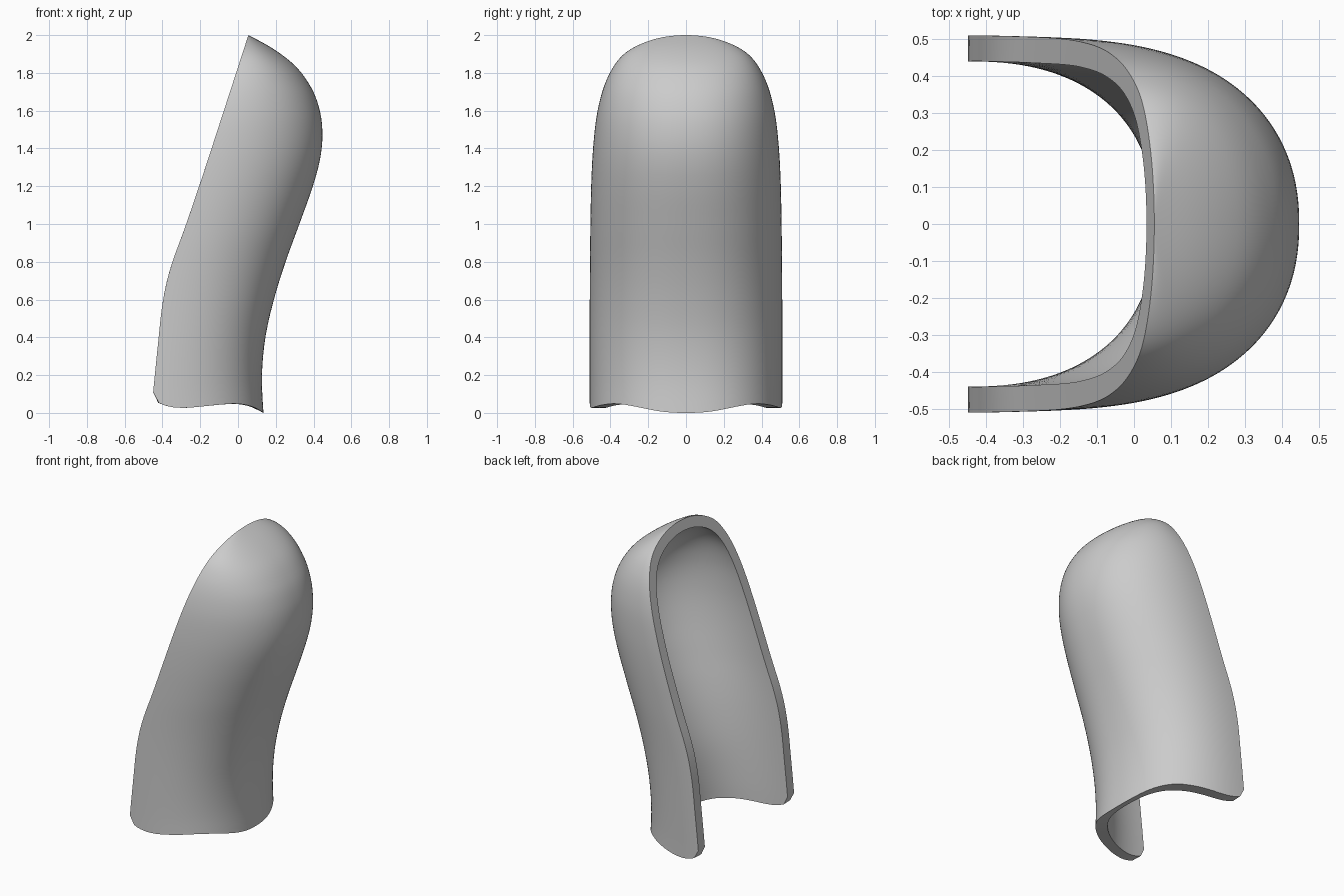
import bpy, bmesh
from math import sqrt, sin, cos, pi

if "Cube" in bpy.data.objects:
    bpy.data.objects.remove(bpy.data.objects["Cube"], do_unlink=True)

ROWS, COLS = 64, 96


def smooth_curve(points):
    """Smooth interpolation through (key, value) pairs with rising keys."""
    k, v = zip(*points)
    n = len(k)
    h = [b - a for a, b in zip(k, k[1:])]
    d = [(b - a) / w for a, b, w in zip(v, v[1:], h)]
    # Slopes of the parabola through each point and its neighbours
    slope = [(d[i - 1] * h[i] + d[i] * h[i - 1]) / (h[i - 1] + h[i])
             for i in range(1, n - 1)]
    slope = [(3 * d[0] - slope[0]) / 2] + slope + [(3 * d[-1] - slope[-1]) / 2]

    def value(x):
        x = min(max(x, k[0]), k[-1])
        i = 0
        while i < n - 2 and x > k[i + 1]:
            i += 1
        t = (x - k[i]) / h[i]
        return ((1 + 2 * t) * (1 - t) ** 2 * v[i] + t * (1 - t) ** 2 * h[i] * slope[i]
                + t * t * (3 - 2 * t) * v[i + 1] + t * t * (t - 1) * h[i] * slope[i + 1])
    return value


# Open edge (x by height) and wavy lower edge (height by x)
rim_x = smooth_curve([(0.1, -0.45), (0.35, -0.425), (0.6, -0.396), (0.7, -0.376),
                      (0.8, -0.347), (0.95, -0.292), (1.2, -0.206), (1.6, -0.075),
                      (2, 0.055)])
hem_z = smooth_curve([(-0.45, 0.11), (-0.44, 0.075), (-0.41, 0.05), (-0.36, 0.033),
                      (-0.28, 0.027), (-0.2, 0.033), (-0.1, 0.043), (0, 0.048),
                      (0.05, 0.041), (0.1, 0.023), (0.135, 0)])

# Spine profile (height, x) and half width (height, y) of each skin
outer_spine = [(0, 0.135), (0.2, 0.127), (0.4, 0.145), (0.6, 0.19), (0.8, 0.252),
               (1.0, 0.325), (1.2, 0.396), (1.3, 0.425), (1.4, 0.443), (1.47, 0.447),
               (1.6, 0.433), (1.73, 0.383), (1.86, 0.278), (1.94, 0.166), (2, 0.055)]
inner_spine = [(0, 0.063), (0.2, 0.057), (0.4, 0.073), (0.6, 0.117), (0.8, 0.178),
               (1.0, 0.25), (1.2, 0.321), (1.3, 0.35), (1.4, 0.37), (1.47, 0.376),
               (1.58, 0.365), (1.69, 0.325), (1.807, 0.234), (1.88, 0.132), (1.935, 0.034)]
outer_width = [(2, 0), (1.97, 0.195), (1.9, 0.328), (1.8, 0.403), (1.6, 0.468),
               (1.4, 0.492), (1.2, 0.502), (1.0, 0.506), (0, 0.51)]
inner_width = [(1.935, 0), (1.905, 0.175), (1.844, 0.283), (1.76, 0.347),
               (1.585, 0.402), (1.395, 0.424), (1.0, 0.436), (0, 0.44)]


def add_skin(bm, spine, width):
    """Rounded U sections from the tip down; returns the rows of vertices."""
    top = spine[-1][0]
    spine_x = smooth_curve(spine)
    half_y = smooth_curve([(sqrt(top - z), y) for z, y in width])

    def point(z, angle):
        x0 = rim_x(z)
        power = 2 / (2.35 - 0.1 * z)  # sections are fuller lower down
        side = -cos(angle)
        y = abs(side) ** power * (1 if side > 0 else -1)
        return (x0 + (spine_x(z) - x0) * max(sin(angle), 0) ** power,
                half_y(sqrt(max(top - z, 0))) * y, z)

    tip = bm.verts.new((rim_x(top), 0, top))
    rows = [[tip] * (COLS + 1)]
    hems = [hem_z(point(0, pi * j / COLS)[0]) for j in range(COLS + 1)]
    for i in range(1, ROWS + 1):
        s = (i / ROWS) ** 2
        rows.append([bm.verts.new(point(top - (top - hem) * s, pi * j / COLS))
                     for j, hem in enumerate(hems)])
    for a, b in zip(rows, rows[1:]):
        for j in range(COLS):
            add_face(bm, a[j], b[j], b[j + 1], a[j + 1])
    return rows


def add_face(bm, *verts):
    bm.faces.new(list(dict.fromkeys(verts)))


# Curved shell with inner and outer skins
bm = bmesh.new()
outer = add_skin(bm, outer_spine, outer_width)
inner = add_skin(bm, inner_spine, inner_width)

# Flat rim down both open edges
for j in (0, COLS):
    for i in range(ROWS):
        add_face(bm, outer[i][j], outer[i + 1][j], inner[i + 1][j], inner[i][j])
# Lower edge
for j in range(COLS):
    add_face(bm, outer[-1][j], outer[-1][j + 1], inner[-1][j + 1], inner[-1][j])
bmesh.ops.recalc_face_normals(bm, faces=bm.faces[:])

mesh = bpy.data.meshes.new("curved_shell")
bm.to_mesh(mesh)
bm.free()
shell = bpy.data.objects.new("curved_shell", mesh)
bpy.context.collection.objects.link(shell)

# Plain grey
grey = bpy.data.materials.new("plain_grey")
grey.use_nodes = True
colour = (0.6, 0.6, 0.6, 1)
grey.diffuse_color = colour
grey.node_tree.nodes["Principled BSDF"].inputs["Base Color"].default_value = colour
mesh.materials.append(grey)

bpy.ops.object.select_all(action="DESELECT")
shell.select_set(True)
bpy.context.view_layer.objects.active = shell
bpy.ops.object.shade_smooth_by_angle(angle=pi / 5)
